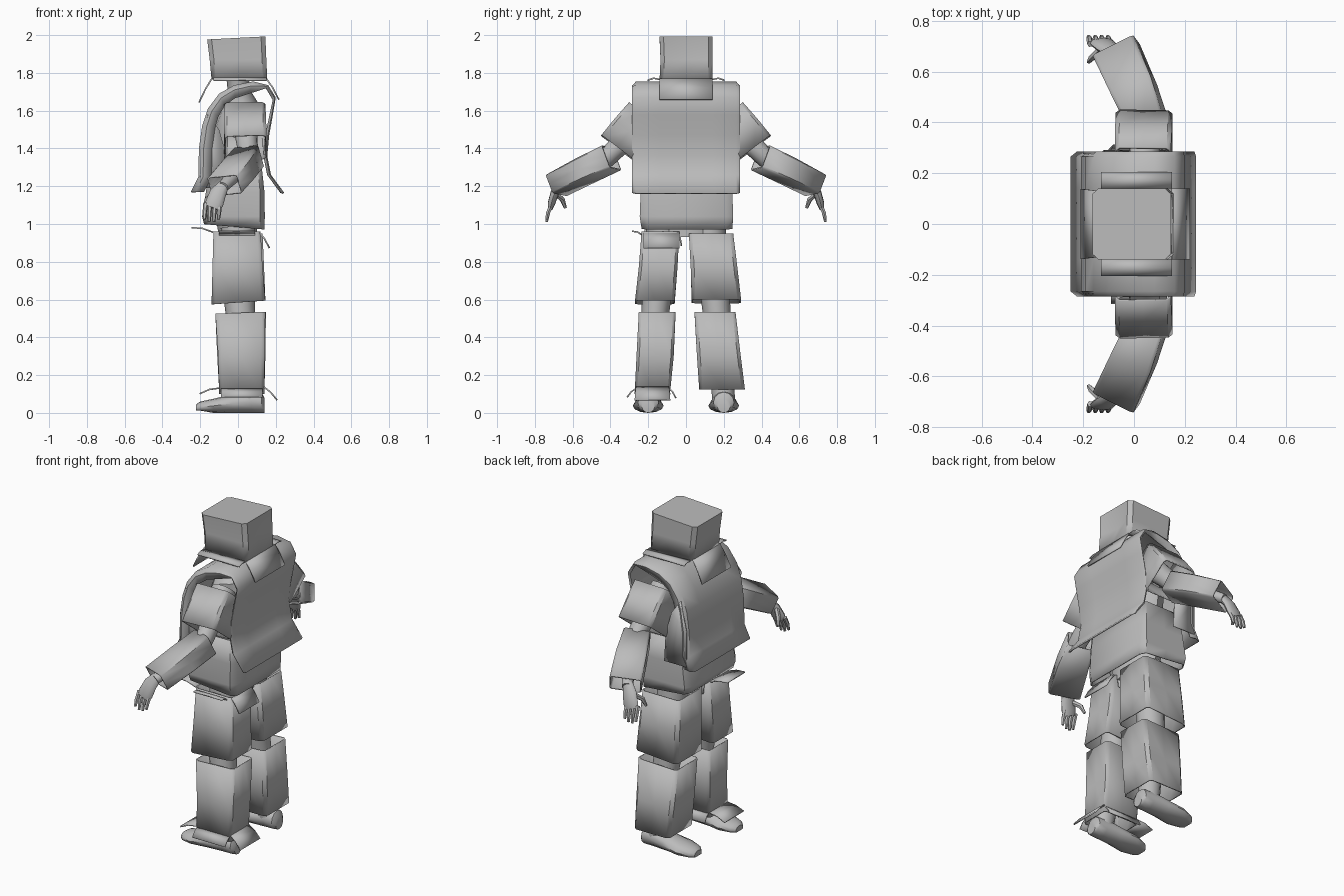
import bpy, bmesh, math
from mathutils import Vector as V

cube = bpy.data.objects.get("Cube")
if cube:
    bpy.data.objects.remove(cube)

mat = bpy.data.materials.new("plain grey")
mat.use_nodes = True
GREY = (0.5, 0.5, 0.5, 1)
mat.diffuse_color = GREY
mat.node_tree.nodes["Principled BSDF"].inputs["Base Color"].default_value = GREY

# Square with softened corners, in units of the half width
SQUARE = [(1, -.85), (1, 0), (1, .85), (.85, 1), (0, 1), (-.85, 1),
          (-1, .85), (-1, 0), (-1, -.85), (-.85, -1), (0, -1), (.85, -1)]
ROUND = [(math.cos(i * math.pi / 6), math.sin(i * math.pi / 6)) for i in range(12)]


def make(name, verts, faces, thick=0, angle=40):
    mesh = bpy.data.meshes.new(name)
    mesh.from_pydata([tuple(v) for v in verts], [], faces)
    bm = bmesh.new()
    bm.from_mesh(mesh)
    bmesh.ops.recalc_face_normals(bm, faces=bm.faces)
    bm.to_mesh(mesh)
    bm.free()
    mesh.materials.append(mat)
    ob = bpy.data.objects.new(name, mesh)
    bpy.context.scene.collection.objects.link(ob)
    if thick:
        mod = ob.modifiers.new("sheet", "SOLIDIFY")
        mod.thickness = thick
    bpy.ops.object.select_all(action="DESELECT")
    ob.select_set(True)
    bpy.context.view_layer.objects.active = ob
    bpy.ops.object.shade_smooth_by_angle(angle=math.radians(angle))
    return ob


def loft(name, rings, shape=ROUND, caps=(True, True), thick=0):
    """Skin rings of (centre, half axis u, half axis v)."""
    n = len(shape)
    verts = [V(c) + V(u) * a + V(v) * b for c, u, v in rings for a, b in shape]
    faces = [(r * n + i, r * n + (i + 1) % n, r * n + n + (i + 1) % n, r * n + n + i)
             for r in range(len(rings) - 1) for i in range(n)]
    if caps[0]:
        faces.append(tuple(range(n)))
    if caps[1]:
        faces.append(tuple(range(len(verts) - n, len(verts))))
    return make(name, verts, faces, thick)


def upright(name, spans, **kw):
    """Loft of level rings given as x0, x1, y0, y1, z, tilt along x."""
    rings = []
    for x0, x1, y0, y1, z, tilt in spans:
        rings.append((((x0 + x1) / 2, (y0 + y1) / 2, z),
                      ((x1 - x0) / 2, 0, tilt), (0, (y1 - y0) / 2, 0)))
    return loft(name, rings, **kw)


def limb(name, points, width=V((1, 0, 0)), shape=ROUND, **kw):
    """Loft along points of (position, half width, half height)."""
    rings = []
    for i, (p, w, h) in enumerate(points):
        a, b = points[max(i - 1, 0)][0], points[min(i + 1, len(points) - 1)][0]
        axis = (V(b) - V(a)).normalized()
        u = (width - axis * width.dot(axis)).normalized()
        rings.append((p, u * w, axis.cross(u) * h))
    return loft(name, rings, shape=shape, **kw)


def flap(name, a, b, drop, spread=0.0):
    """Slightly bent sheet hanging from the edge a-b."""
    a, b, d = V(a), V(b), V(drop)
    s = (b - a) * spread
    bend = V((0, 0, .008))
    verts = [a, b, b + d * .5 + s * .5 + bend, a + d * .5 - s * .5 + bend,
             b + d + s, a + d - s]
    return make(name, verts, [(0, 1, 2, 3), (3, 2, 4, 5)], 0.008)


# Head box, neck and the four collar flaps
head = upright("head_box", [(-.14, .155, -.14, .14, 1.765, 0), (-.15, .15, -.135, .14, 1.87, 0),
                            (-.163, .145, -.14, .14, 1.985, .008)],
               shape=SQUARE, caps=(False, True), thick=.008)
for v in head.data.vertices:          # pushed-in dent at the back
    if v.co.x > .14 and abs(v.co.y) < .05 and 1.8 < v.co.z < 1.9:
        v.co.x -= .03
upright("head", [(-.05, .05, -.05, .05, 1.66, 0), (-.06, .06, -.06, .06, 1.76, 0),
                 (-.1, .1, -.08, .08, 1.84, 0), (-.06, .06, -.05, .05, 1.94, 0)])
flap("front_collar_flap", (-.14, -.13, 1.775), (-.14, .13, 1.775), (-.07, 0, -.13), .03)
flap("back_collar_flap", (.155, -.14, 1.77), (.155, .14, 1.77), (.065, 0, -.11))
for s in (-1, 1):
    flap("side_collar_flap", (-.13, s * .14, 1.77), (.15, s * .14, 1.77), (0, s * .065, -.005))

# Vest: a sheet arched over the shoulders with edges rolled in at the sides
path = [(-.25, 1.17), (-.21, 1.25), (-.207, 1.4), (-.19, 1.52), (-.16, 1.61), (-.1, 1.69),
        (-.02, 1.735), (.08, 1.755), (.16, 1.735), (.2, 1.67), (.185, 1.58),
        (.165, 1.47), (.155, 1.36), (.175, 1.26), (.245, 1.165)]
lanes = [(-.275, .07), (-.285, .025), (-.265, 0), (-.14, 0), (0, 0),
         (.14, 0), (.265, 0), (.285, .025), (.275, .07)]
verts, cols = [], len(lanes)
for x, z in path:
    inward = (V((-.01, 0, min(z, 1.5))) - V((x, 0, z))).normalized()
    for y, d in lanes:
        k = .3 if x > .1 else 1       # the back panel stays flatter
        verts.append(V((x, y, z)) + inward * d * k)
faces = [(r * cols + c, r * cols + c + 1, r * cols + cols + c + 1, r * cols + cols + c)
         for r in range(len(path) - 1) for c in range(cols - 1)]
make("vest", verts, faces, .01, 50)
for s in (-1, 1):
    y = s * .275
    make("vest_side_panel", [(-.2, y, 1.19), (-.05, y, 1.19), (-.06, y, 1.36), (-.1, y, 1.5),
                             (-.16, y, 1.58), (-.2, y, 1.4)], [(0, 1, 2, 3, 4, 5)], .008)

# Body inside the vest and the hip box
upright("body", [(-.1, .1, -.16, .16, .93, 0), (-.13, .1, -.19, .19, 1.1, 0),
                 (-.13, .11, -.18, .18, 1.3, 0), (-.13, .12, -.22, .22, 1.52, 0),
                 (-.09, .12, -.2, .2, 1.62, 0), (-.05, .07, -.07, .07, 1.7, 0)])
upright("hip_box", [(-.18, .14, -.235, .245, .985, -.014), (-.19, .142, -.245, .25, 1.04, 0),
                    (-.17, .14, -.24, .245, 1.17, 0), (-.15, .125, -.235, .235, 1.31, 0)],
        shape=SQUARE, caps=(False, False), thick=.008)

# Leg boxes, which differ a little from side to side
boxes = {
    "right": ([(-.13, .12, -.235, -.035, .96, 0), (-.135, .13, -.25, -.045, .77, 0),
               (-.14, .145, -.27, -.06, .585, .01)],
              [(-.12, .145, -.25, -.055, .53, .005), (-.105, .14, -.262, -.065, .3, 0),
               (-.1, .14, -.272, -.085, .1, 0)]),
    "left": ([(-.13, .13, .015, .25, .95, 0), (-.135, .138, .025, .272, .77, 0),
              (-.14, .145, .03, .292, .59, .01)],
             [(-.12, .148, .045, .262, .53, .005), (-.11, .145, .058, .29, .3, 0),
              (-.1, .14, .07, .312, .125, 0)])}
for side, s in (("right", -1), ("left", 1)):
    thigh, shin = boxes[side]
    kw = dict(shape=SQUARE, caps=(False, False), thick=.008)
    upright(side + "_thigh_box", thigh, **kw)
    upright(side + "_shin_box", shin, **kw)
    limb(side + "_leg", [((0, s * .12, .98), .09, .09), ((.01, s * .16, .56), .08, .075),
                         ((.03, s * .18, .35), .07, .065), ((.06, s * .2, .06), .06, .06)])
    # Shoe with a flat sole
    shoe = []
    for x, w, top in [(-.222, .035, .045), (-.2, .06, .06), (-.13, .082, .075),
                      (-.03, .07, .1), (.07, .062, .12), (.125, .055, .11), (.14, .035, .08)]:
        shoe.append(((x, s * .2, .01 + top / 2), (0, w, 0), (0, 0, top / 2)))
    for v in loft(side + "_shoe", shoe, shape=ROUND).data.vertices:
        v.co.z = max(v.co.z - .01, .012 if abs(v.co.x) > .2 else 0)

# Loose flaps on the right leg
flap("thigh_front_flap", (-.13, -.22, .96), (-.13, -.05, .96), (-.115, 0, .025))
flap("thigh_back_flap", (.115, -.225, .96), (.115, -.035, .96), (.055, 0, -.085))
flap("thigh_outer_flap", (-.1, -.23, .945), (.09, -.23, .945), (0, -.055, .02))
flap("thigh_inner_flap", (-.1, -.035, .955), (.09, -.035, .955), (0, .015, -.07))
flap("shin_front_flap", (-.1, -.26, .135), (-.1, -.09, .135), (-.105, 0, -.03), .04)
flap("shin_back_flap", (.14, -.265, .14), (.14, -.09, .14), (.07, 0, -.07), .04)
flap("shin_outer_flap", (-.09, -.27, .13), (.13, -.27, .13), (0, -.045, -.045))
flap("shin_inner_flap", (-.09, -.085, .13), (.13, -.085, .13), (0, .035, -.05))

# Arms with sleeve boxes and hands
for side, s in (("right", -1), ("left", 1)):
    def at(x, y, z):
        return (x, s * y, z)
    kw = dict(shape=SQUARE, caps=(False, False), thick=.008)
    limb(side + "_upper_arm_box", [(at(.035, .225, 1.58), .11, .1), (at(.037, .3, 1.49), .112, .103),
                                   (at(.04, .365, 1.405), .112, .106)], **kw)
    limb(side + "_forearm_box", [(at(.055, .395, 1.35), .075, .066), (at(0, .53, 1.285), .086, .062),
                                 (at(-.07, .685, 1.205), .09, .056)], V((.8, s * .6, 0)), **kw)
    limb(side + "_arm", [(at(.03, .18, 1.58), .07, .07), (at(.05, .36, 1.41), .055, .055),
                         (at(.055, .42, 1.35), .052, .052), (at(-.02, .57, 1.26), .042, .04),
                         (at(-.08, .685, 1.195), .03, .028)])
    limb(side + "_palm", [(at(-.075, .67, 1.21), .03, .022), (at(-.105, .695, 1.165), .044, .022),
                          (at(-.125, .712, 1.11), .048, .02), (at(-.135, .718, 1.085), .042, .014)])
    for i in range(4):
        x, tip = -.172 + i * .025, 1.025 - .014 * (i in (1, 2))
        limb(side + "_finger", [(at(x, .708, 1.11), .012, .013), (at(x - .004, .73, 1.06), .012, .012),
                                (at(x - .006, .738, tip), .008, .008)], shape=ROUND[::2])
    limb(side + "_thumb", [(at(-.13, .69, 1.16), .014, .016), (at(-.165, .655, 1.13), .014, .014),
                           (at(-.178, .638, 1.085), .008, .008)], V((0, 1, 0)), shape=ROUND[::2])
